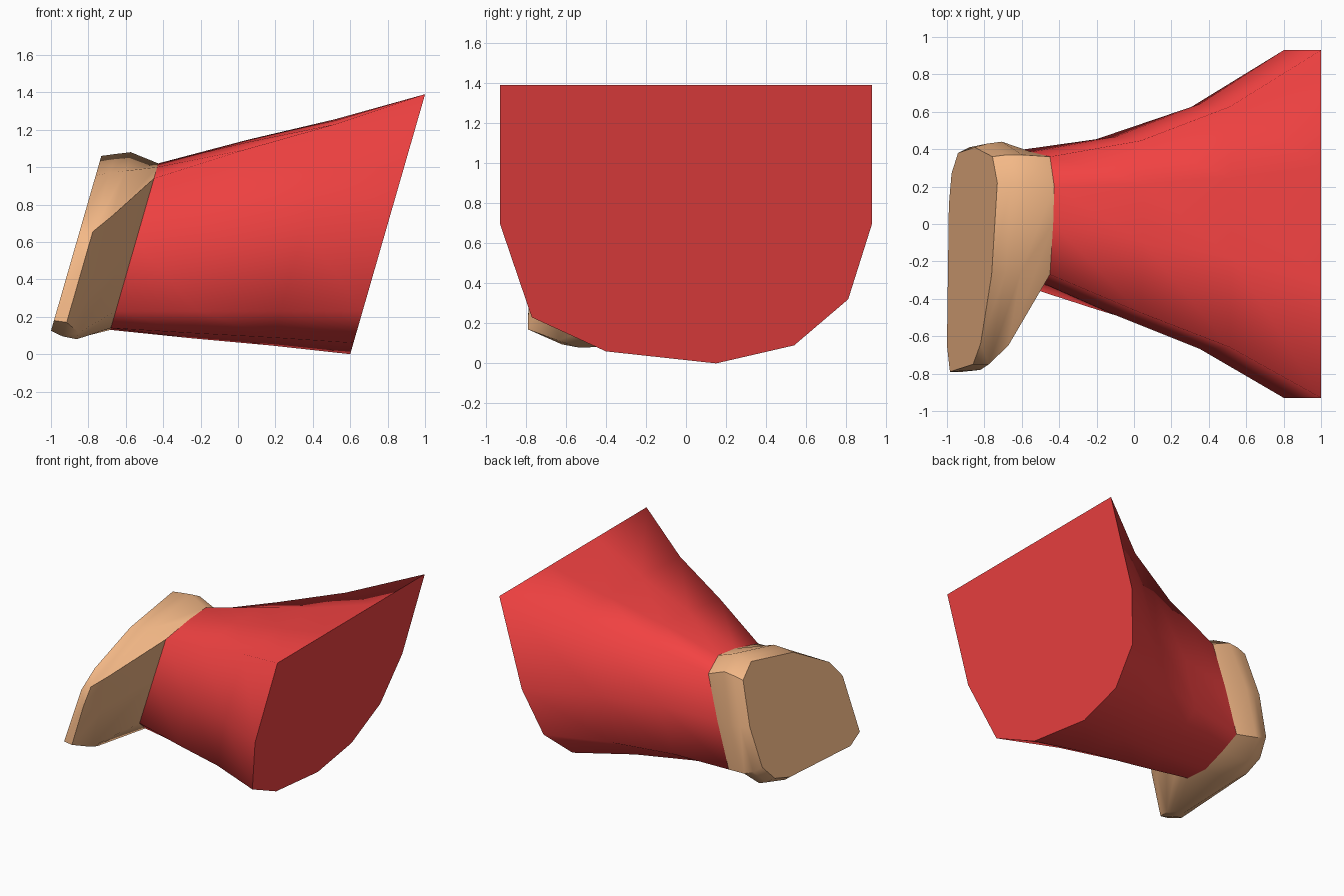
import bpy, bmesh, math

if "Cube" in bpy.data.objects:
    bpy.data.objects.remove(bpy.data.objects["Cube"])

SLANT = 0.288  # every ring lies in a plane leaning towards +x

# Cross-sections as (y, z), running bottom -> back -> top -> front
CUFF = [(0, .13), (.2, .18), (.39, .24), (.385, .6), (.36, .94), (.2, 1.02),
        (0, 1.0), (-.27, .94), (-.29, .6), (-.31, .23), (-.2, .14)]
FLARE = [(.15, 0), (.54, .09), (.81, .32), (.93, .7), (.93, 1.39), (.3, 1.39),
         (-.3, 1.39), (-.93, 1.39), (-.93, .7), (-.77, .23), (-.4, .06)]
PALM = [(.05, .085), (.28, .14), (.42, .26), (.44, .62), (.37, 1.0), (.22, 1.08),
        (-.25, .98), (-.65, .74), (-.65, .43), (-.64, .115), (-.54, .08)]
KNUCKLE = [(.08, .115), (.29, .17), (.41, .29), (.43, .63), (.37, .99), (.22, 1.07),
           (-.26, .97), (-.75, .655), (-.78, .5), (-.79, .17), (-.62, .095)]
FIST_END = [(.1, .16), (.27, .21), (.38, .33), (.41, .64), (.36, .97), (.22, 1.06),
            (-.27, .955), (-.64, .75), (-.75, .61), (-.79, .18), (-.65, .125)]


def blend(a, b, back, front, wz):
    """Section between a and b, flaring differently at back and front."""
    out = []
    for p, q in zip(a, b):
        wy = back if q[0] > 0 else front
        out.append((p[0] + (q[0] - p[0]) * wy, p[1] + (q[1] - p[1]) * wz))
    return out


def loft(name, sections, color, angle):
    """Skin a list of (x offset, section) and cap both ends with hard rims."""
    bm = bmesh.new()
    rings = [[bm.verts.new((u + SLANT * z, y, z)) for y, z in sec] for u, sec in sections]
    n = len(rings[0])
    for a, b in zip(rings, rings[1:]):
        for i in range(n):
            j = (i + 1) % n
            bm.faces.new((a[i], a[j], b[j], b[i]))
    for cap in (bm.faces.new(rings[-1]), bm.faces.new(rings[0][::-1])):
        for e in cap.edges:
            e.smooth = False
    bmesh.ops.recalc_face_normals(bm, faces=bm.faces)
    me = bpy.data.meshes.new(name)
    bm.to_mesh(me)
    bm.free()
    ob = bpy.data.objects.new(name, me)
    bpy.context.collection.objects.link(ob)
    mat = bpy.data.materials.new(name + "_color")
    mat.diffuse_color = color
    mat.use_nodes = True
    mat.node_tree.nodes["Principled BSDF"].inputs["Base Color"].default_value = mat.diffuse_color
    me.materials.append(mat)
    bpy.ops.object.select_all(action='DESELECT')
    ob.select_set(True)
    bpy.context.view_layer.objects.active = ob
    bpy.ops.object.shade_smooth_by_angle(angle=math.radians(angle), keep_sharp_edges=True)


# Flared sleeve, smooth all round
loft("sleeve", [(-.72, CUFF),
                (-.28, blend(CUFF, FLARE, .15, .31, .34)),
                (.16, blend(CUFF, FLARE, .47, .59, .64)),
                (.6, FLARE)], (.9, .055, .055, 1), 120)

# Blocky fist with the thumb side bulging to the front
loft("fist", [(-.72, CUFF), (-.885, PALM), (-.965, KNUCKLE), (-1.036, FIST_END)],
     (.9, .48, .24, 1), 40)
